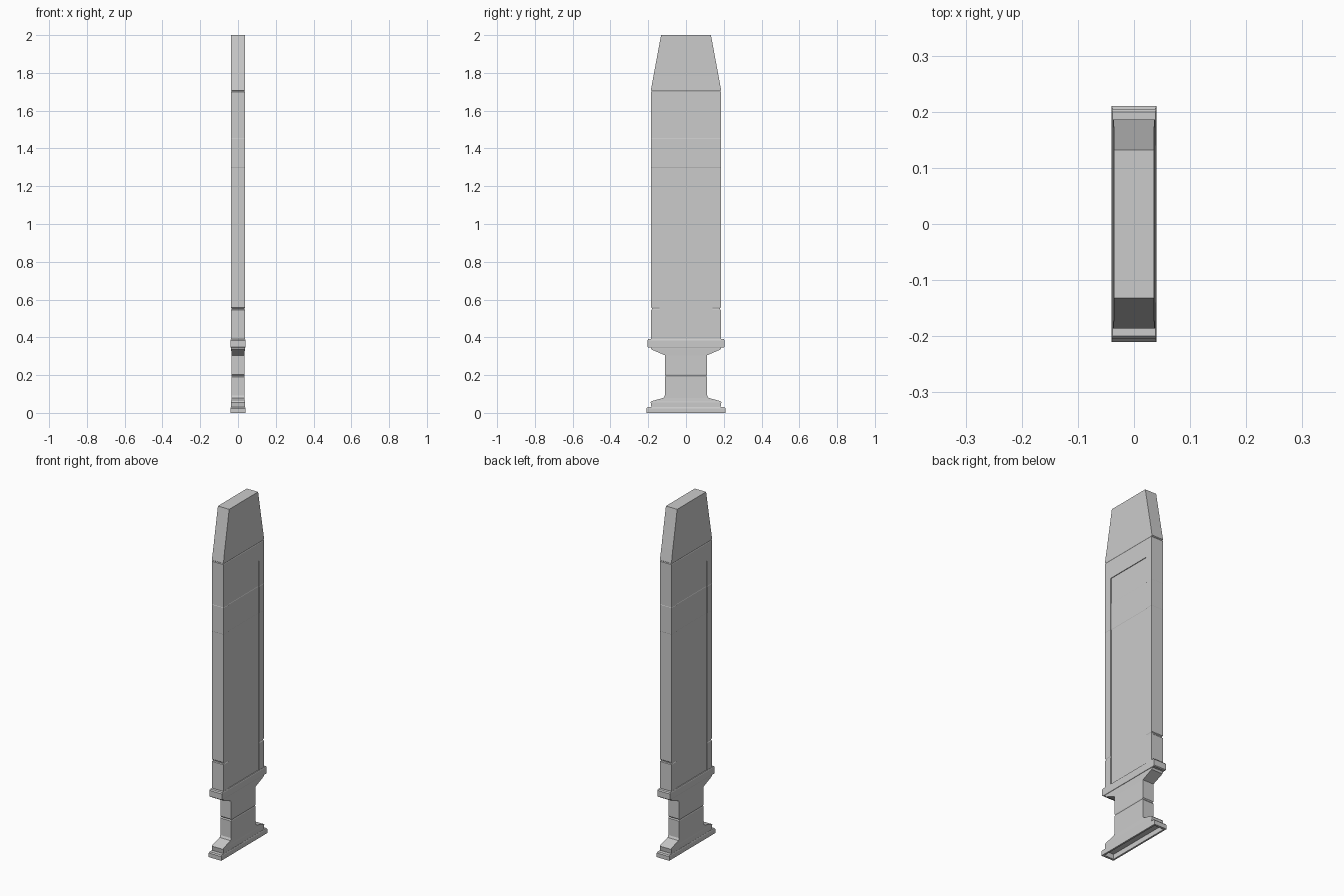
import bpy, bmesh

RAIL_Y = 0.14  # inner edge of the raised side rails


def ring(z, hy, hx, recess=0.0):
    """Cross-section; with a recess the broad faces sink between the rails."""
    if hy <= RAIL_Y or recess is None:
        return [(hx, -hy, z), (hx, hy, z), (-hx, hy, z), (-hx, -hy, z)]
    i = hx - recess
    right = [(hx, -hy), (hx, -RAIL_Y), (i, -RAIL_Y), (i, RAIL_Y), (hx, RAIL_Y), (hx, hy)]
    return [(x, y, z) for x, y in right] + [(-x, -y, z) for x, y in right]


def loft(name, rings):
    """Skin a stack of cross-sections and cap both ends."""
    bm = bmesh.new()
    rows = [[bm.verts.new(p) for p in r] for r in rings]
    for a, b in zip(rows, rows[1:]):
        n = len(a)
        for k in range(n):
            bm.faces.new((a[k], a[(k + 1) % n], b[(k + 1) % n], b[k]))
    bm.faces.new(rows[0][::-1])
    bm.faces.new(rows[-1])
    bmesh.ops.remove_doubles(bm, verts=bm.verts, dist=1e-5)
    bmesh.ops.recalc_face_normals(bm, faces=bm.faces)
    mesh = bpy.data.meshes.new(name)
    bm.to_mesh(mesh)
    bm.free()
    obj = bpy.data.objects.new(name, mesh)
    bpy.context.collection.objects.link(obj)
    return obj


def plain(name, stack):
    return loft(name, [ring(z, hy, hx, None) for z, hy, hx in stack])


# Foot with a hollow underside, stepped shoulder and lower neck
plain("foot", [
    (0.028, 0.197, 0.030), (0.0, 0.197, 0.030),
    (0.0, 0.210, 0.040), (0.024, 0.210, 0.040), (0.030, 0.205, 0.038),
    (0.030, 0.183, 0.037), (0.056, 0.187, 0.037), (0.062, 0.182, 0.036),
    (0.080, 0.118, 0.035), (0.092, 0.112, 0.035),
    (0.190, 0.112, 0.035), (0.196, 0.107, 0.033),
])

# Upper neck flaring out beneath the flange
plain("neck", [
    (0.196, 0.107, 0.033), (0.202, 0.112, 0.035),
    (0.305, 0.112, 0.035), (0.335, 0.182, 0.036), (0.348, 0.188, 0.036),
])

# Flange plate
plain("flange", [
    (0.346, 0.200, 0.038), (0.350, 0.205, 0.040),
    (0.384, 0.205, 0.040), (0.390, 0.200, 0.038),
])

# Barrel with sunken broad faces, a groove low down and a thicker band
D = 0.004
loft("barrel", [ring(*r) for r in [
    (0.390, 0.184, 0.037, D), (0.544, 0.184, 0.037, D),
    (0.548, 0.180, 0.035, 0.002), (0.553, 0.180, 0.035, 0.002),
    (0.557, 0.184, 0.037, D), (1.296, 0.184, 0.037, D),
    (1.298, 0.185, 0.038, D), (1.450, 0.185, 0.038, D),
    (1.452, 0.184, 0.037, D), (1.598, 0.184, 0.037, D),
    (1.598, 0.184, 0.037, 0), (1.700, 0.184, 0.037, 0),
    (1.704, 0.181, 0.035, 0),
]])

# Tapered tip
plain("tip", [
    (1.704, 0.181, 0.035), (1.708, 0.186, 0.037),
    (1.780, 0.173, 0.036), (2.0, 0.132, 0.036),
])
